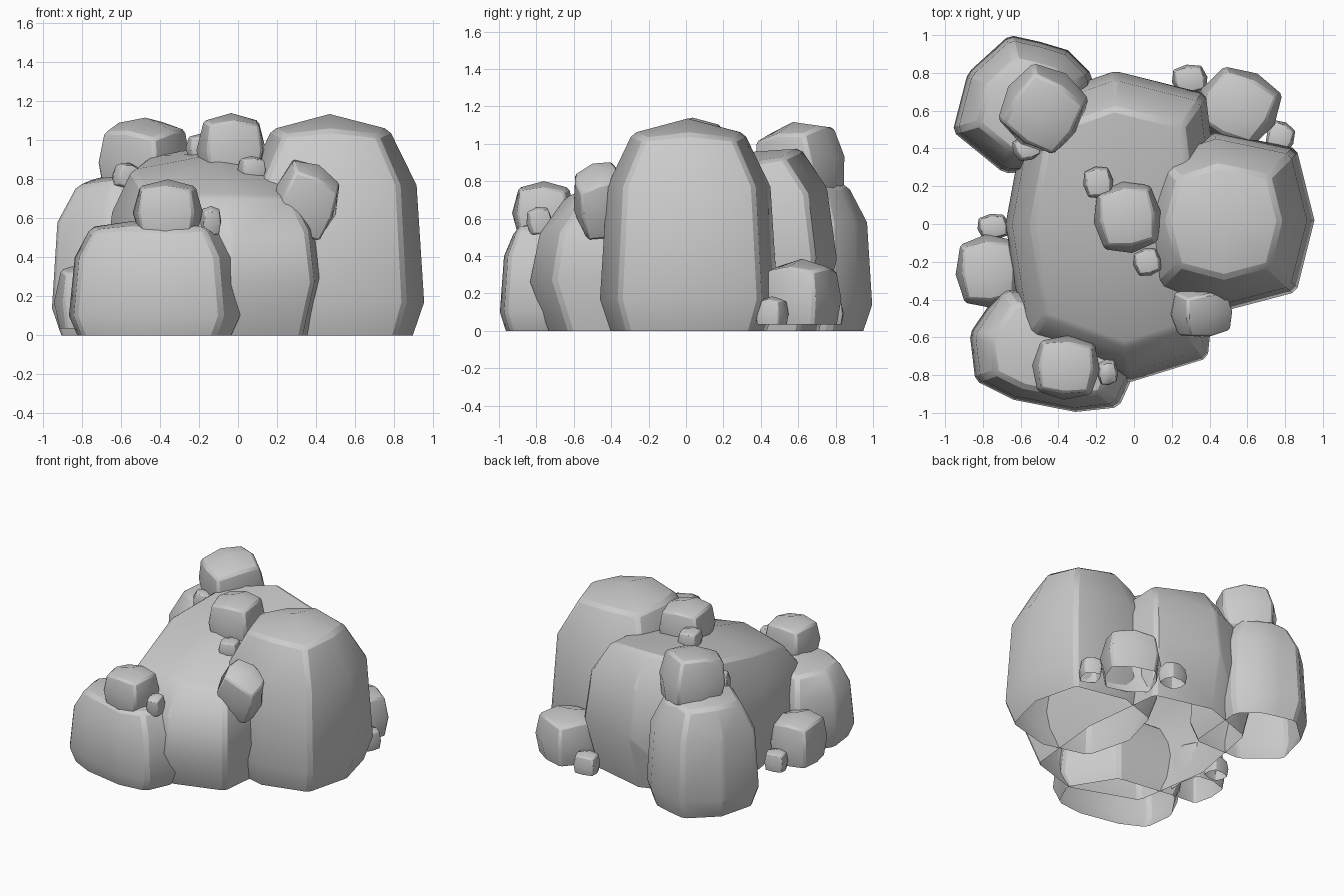
import bpy, bmesh, math
from mathutils import Vector, Euler

if "Cube" in bpy.data.objects:
    bpy.data.objects.remove(bpy.data.objects["Cube"])


def finish(name, bm, bevel):
    """Turn a bmesh into a smooth-shaded rock with narrow worn edges."""
    bmesh.ops.recalc_face_normals(bm, faces=bm.faces)
    mesh = bpy.data.meshes.new(name)
    bm.to_mesh(mesh)
    bm.free()
    obj = bpy.data.objects.new(name, mesh)
    bpy.context.collection.objects.link(obj)
    mod = obj.modifiers.new("worn_edges", 'BEVEL')
    mod.width = bevel
    mod.segments = 1
    mod.limit_method = 'ANGLE'
    mod.angle_limit = math.radians(33)
    bpy.ops.object.select_all(action='DESELECT')
    bpy.context.view_layer.objects.active = obj
    obj.select_set(True)
    bpy.ops.object.shade_smooth_by_angle(angle=math.radians(45))
    return obj


def boulder(name, centre, outline, levels, apex, slope=0.0):
    """Stack eight-sided rings into an open-bottomed rock.
    The outline starts on a side middle, so odd points are corners."""
    bm = bmesh.new()
    cx, cy = centre
    rings = []
    for z, s in levels:
        ring = []
        for x, y in outline:
            px, py = cx + (x - cx) * s, cy + (y - cy) * s
            ring.append(bm.verts.new((px, py, z * (1 + slope * (py - cy)))))
        rings.append(ring)
    for a, b in zip(rings, rings[1:]):
        for i in range(8):
            j = (i + 1) % 8
            bm.faces.new((a[i], a[j], b[j], b[i]))
    top = bm.verts.new((cx, cy, apex))
    r = rings[-1]
    for i in range(0, 8, 2):
        # mid-side points of the cap rise towards the apex
        bm.faces.new((top, r[i], r[i + 1], r[(i + 2) % 8]))
        r[i].co.z += 0.25 * (apex - levels[-1][0])
    return finish(name, bm, 0.022)


def stone(name, centre, size, rot=(0, 0, 0), cut=None):
    """Rounded, once-divided cube; ground stones are cut open below."""
    bm = bmesh.new()
    bmesh.ops.create_cube(bm, size=2)
    bmesh.ops.subdivide_edges(bm, edges=bm.edges[:], cuts=1, use_grid_fill=True)
    turn = Euler([math.radians(a) for a in rot]).to_matrix()
    for v in bm.verts:
        p = v.co.normalized() * 0.72 + v.co * 0.28
        p = turn @ Vector(p)
        v.co = Vector(centre) + Vector([p[i] * size[i] / 2 for i in range(3)])
    if cut is not None:
        bmesh.ops.bisect_plane(bm, geom=bm.verts[:] + bm.edges[:] + bm.faces[:],
                               plane_co=(0, 0, cut), plane_no=(0, 0, 1),
                               clear_inner=True)
    return finish(name, bm, min(size) * 0.035)


# Large boulders
boulder("central_boulder", (-0.11, -0.01),
        [(0.46, 0), (0.38, 0.69), (-0.10, 0.81), (-0.56, 0.65),
         (-0.68, 0), (-0.58, -0.64), (-0.03, -0.84), (0.39, -0.71)],
        [(0, 0.88), (0.33, 1), (0.63, 0.94), (0.82, 0.76)], 0.93, 0.25)
boulder("right_boulder", (0.47, 0.01),
        [(0.955, 0.02), (0.86, 0.40), (0.43, 0.49), (0.10, 0.38),
         (0.0, 0.02), (0.10, -0.36), (0.48, -0.46), (0.86, -0.36)],
        [(0, 0.88), (0.17, 1), (0.77, 0.92), (1.03, 0.63)], 1.135)
boulder("back_left_boulder", (-0.56, 0.61),
        [(-0.22, 0.79), (-0.35, 0.92), (-0.50, 0.965), (-0.66, 1.0),
         (-0.88, 0.80), (-0.96, 0.49), (-0.69, 0.27), (-0.26, 0.27)],
        [(0, 0.88), (0.14, 1), (0.58, 0.93), (0.77, 0.67)], 0.85)
boulder("front_left_boulder", (-0.44, -0.68),
        [(-0.87, -0.58), (-0.84, -0.83), (-0.64, -0.93), (-0.31, -0.995),
         (-0.08, -0.97), (0.02, -0.75), (-0.2, -0.40), (-0.70, -0.33)],
        [(0, 0.90), (0.10, 1), (0.40, 0.93), (0.54, 0.74)], 0.60)

# Stones resting on the boulders
stone("top_stone", (-0.035, 0.035, 0.95), (0.36, 0.38, 0.38), (0, 0, 8))
stone("back_left_stone", (-0.48, 0.61, 0.89), (0.44, 0.45, 0.46), (8, 6, -32))
stone("front_stone", (-0.36, -0.76, 0.63), (0.36, 0.34, 0.34), (0, 0, -4))
stone("right_front_stone", (0.35, -0.46, 0.695), (0.33, 0.29, 0.40), (15, 22, 10))

# Pebbles beside the resting stones
stone("top_pebble_back", (-0.19, 0.22, 0.96), (0.16, 0.17, 0.15), (0, 0, 10))
stone("top_pebble_front", (0.07, -0.20, 0.85), (0.15, 0.15, 0.14), (0, 0, 15))
stone("back_left_pebble", (-0.57, 0.40, 0.815), (0.15, 0.13, 0.14), (0, 10, 20))
stone("front_pebble", (-0.14, -0.785, 0.585), (0.11, 0.14, 0.16), (10, 0, 10))

# Stones and pebbles on the ground, open underneath
stone("left_ground_stone", (-0.77, -0.25, 0.17), (0.35, 0.39, 0.42), (0, 0, 5), 0.035)
stone("back_ground_stone", (0.55, 0.62, 0.17), (0.44, 0.40, 0.43), (0, 0, -28), 0.035)
stone("left_ground_pebble", (-0.745, -0.015, 0.09), (0.17, 0.14, 0.18), (0, 0, 10), 0.035)
stone("back_ground_pebble_a", (0.775, 0.46, 0.09), (0.15, 0.17, 0.19), (0, 0, -25), 0.035)
stone("back_ground_pebble_b", (0.295, 0.765, 0.09), (0.19, 0.16, 0.19), (0, 0, 10), 0.035)
